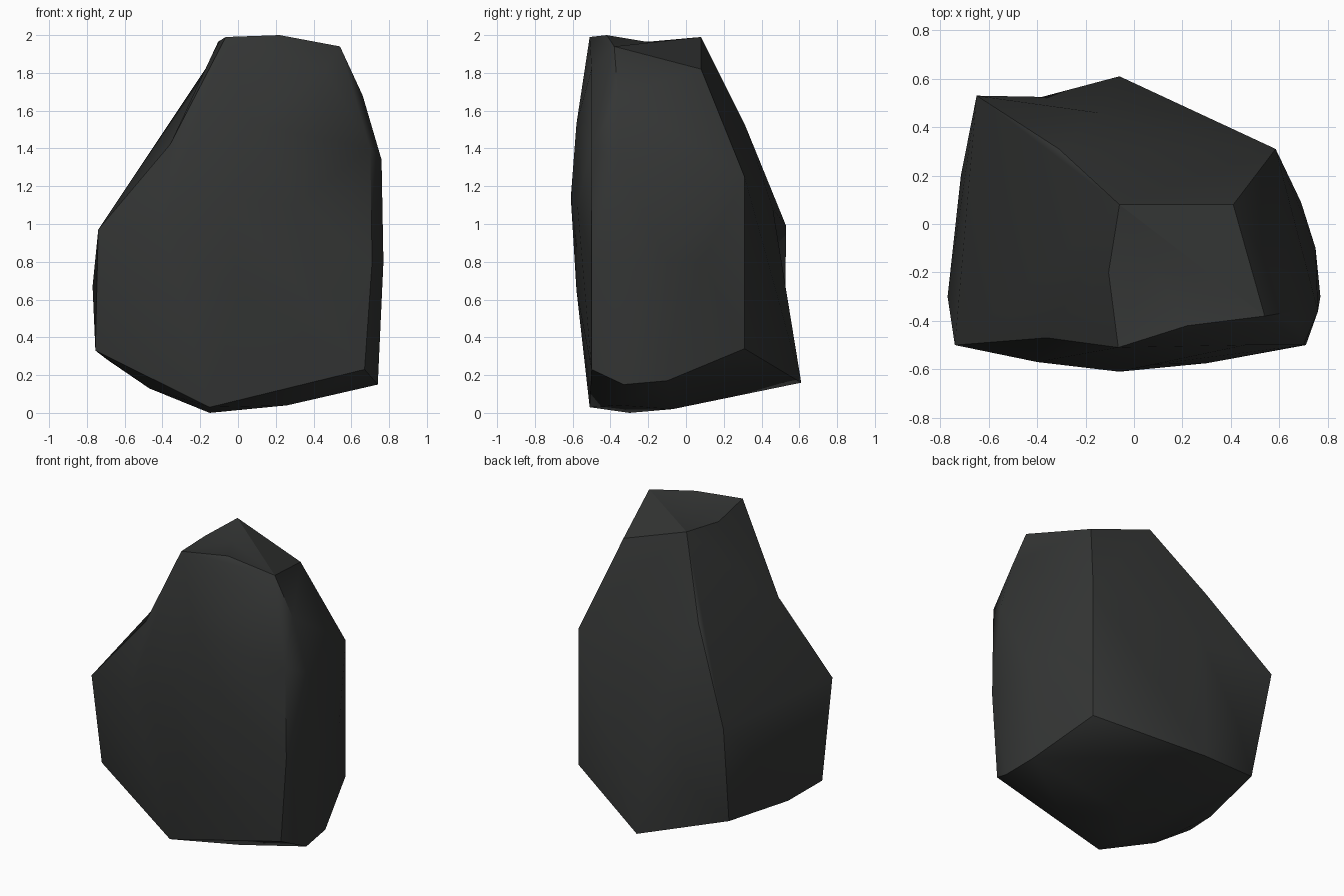
import bpy
import bmesh
import math
from mathutils import Vector

if "Cube" in bpy.data.objects:
    bpy.data.objects.remove(bpy.data.objects["Cube"])

# Key corners of the boulder, grouped by region
top = [(-0.065, -0.51, 1.99), (-0.06, 0.08, 1.99), (0.41, 0.08, 1.82),
       (0.54, -0.38, 1.94), (0.22, -0.42, 2.00), (0.46, -0.50, 1.82)]
front = [(-0.74, -0.50, 0.97), (-0.06, -0.61, 1.14), (0.30, -0.575, 1.10),
         (-0.40, -0.57, 1.00), (0.00, -0.58, 0.65), (0.08, -0.58, 1.53),
         (0.70, -0.50, 1.40), (0.71, -0.50, 0.80), (0.67, -0.50, 0.23)]
right = [(0.66, -0.36, 1.68), (0.76, -0.36, 1.34), (0.77, -0.30, 0.80),
         (0.75, -0.10, 0.80), (0.69, 0.09, 0.80), (0.74, -0.33, 0.15),
         (0.72, -0.10, 0.17)]
back = [(0.585, 0.31, 1.25), (0.585, 0.31, 0.34), (-0.65, 0.53, 0.99),
        (-0.31, 0.31, 1.53), (-0.15, 0.46, 1.08), (-0.06, 0.61, 0.16)]
left = [(-0.77, -0.30, 0.67), (-0.715, 0.20, 0.67), (-0.755, -0.37, 0.33),
        (-0.69, -0.10, 0.28), (-0.60, 0.40, 0.31)]
bottom = [(-0.15, -0.51, 0.03), (-0.15, -0.30, 0.0), (0.0, -0.07, 0.02),
          (-0.47, -0.36, 0.13), (0.26, -0.35, 0.04)]

# Boulder skin: wrap the corners in a faceted hull
bm = bmesh.new()
for p in top + front + right + back + left + bottom:
    bm.verts.new(p)
hull = bmesh.ops.convex_hull(bm, input=bm.verts)
loose = {g for g in hull["geom_interior"] if isinstance(g, bmesh.types.BMVert)}
bmesh.ops.delete(bm, geom=list(loose), context='VERTS')
bmesh.ops.triangulate(bm, faces=bm.faces)


def pinch(a, b, target):
    """Split the edge lying between two corners and pull its middle inward."""
    mid = (Vector(a) + Vector(b)) / 2
    edge = min(bm.edges, key=lambda e: ((e.verts[0].co + e.verts[1].co) / 2 - mid).length)
    split = bmesh.ops.subdivide_edges(bm, edges=[edge], cuts=1)
    for g in split["geom_inner"]:
        if isinstance(g, bmesh.types.BMVert):
            g.co = target


# Hollows in the shoulder, the top and the back
pinch(top[0], front[0], (-0.36, -0.47, 1.42))
pinch(top[4], top[1], (0.06, -0.15, 1.955))
pinch(top[0], top[1], (-0.105, -0.20, 1.965))
pinch(back[2], back[5], (-0.38, 0.525, 0.56))
bmesh.ops.triangulate(bm, faces=bm.faces)
bmesh.ops.recalc_face_normals(bm, faces=bm.faces)

mesh = bpy.data.meshes.new("boulder")
bm.to_mesh(mesh)
bm.free()
boulder = bpy.data.objects.new("boulder", mesh)
bpy.context.collection.objects.link(boulder)

# Dark stone colour
stone = bpy.data.materials.new("dark_stone")
stone.diffuse_color = (0.034, 0.036, 0.035, 1)
stone.use_nodes = True
stone.node_tree.nodes["Principled BSDF"].inputs["Base Color"].default_value = stone.diffuse_color
mesh.materials.append(stone)

# Soft faces, crisp main edges
bpy.context.view_layer.objects.active = boulder
boulder.select_set(True)
bpy.ops.object.shade_smooth_by_angle(angle=math.radians(36))
